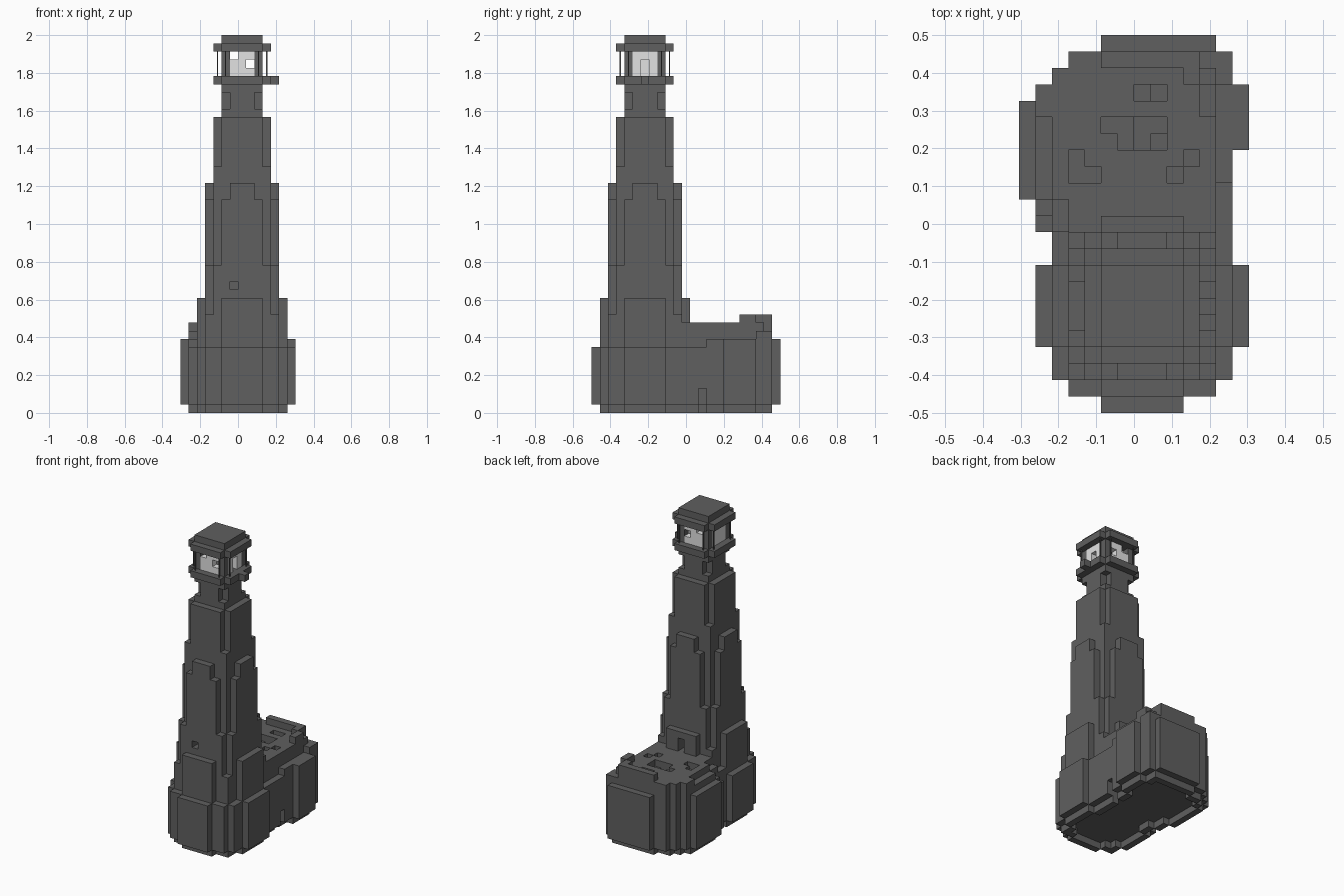
import bpy, bmesh
from itertools import product
from mathutils import Vector

if "Cube" in bpy.data.objects:
    bpy.data.objects.remove(bpy.data.objects["Cube"], do_unlink=True)

U = 2 / 46                       # block size: the model is 14 x 23 x 46 blocks
ORIGIN = Vector((-7, -11.5, 0))
CX, CY = 7.5, 6.5                # tower axis in blocks


def material(name, value):
    m = bpy.data.materials.new(name)
    m.use_nodes = True
    col = (value, value, value, 1)
    m.diffuse_color = col
    bsdf = m.node_tree.nodes["Principled BSDF"]
    bsdf.inputs["Base Color"].default_value = col
    bsdf.inputs["Roughness"].default_value = 0.9
    return m


STONE = material("dark grey stone", 0.115)
PANE = material("pale grey glass", 0.76)


def block(x0, x1, y0, y1, z0, z1):
    return set(product(range(int(x0), int(x1)), range(int(y0), int(y1)), range(z0, z1)))


def ring(z0, z1, *halves):
    """Stepped disc about the tower axis: each (a, b) box plus its quarter turn."""
    cells = set()
    for a, b in halves:
        for p, q in ((a, b), (b, a)):
            cells |= block(CX - p, CX + p, CY - q, CY + q, z0, z1)
    return cells


def plan(z0, z1, rects):
    return set().union(*(block(*r, z0, z1) for r in rects))


def shrink(cells):
    """Take one block off the outline of a single layer."""
    sides = ((1, 0), (-1, 0), (0, 1), (0, -1))
    return {(x, y, z) for x, y, z in cells
            if all((x + a, y + b, z) in cells for a, b in sides)}


def finish(name, bm, mat):
    me = bpy.data.meshes.new(name)
    bm.to_mesh(me)
    bm.free()
    me.materials.append(mat)
    ob = bpy.data.objects.new(name, me)
    bpy.context.collection.objects.link(ob)


def build(name, cells, mat):
    """Skin a set of blocks with only its exposed faces, then merge flat areas."""
    bm = bmesh.new()
    verts = {}
    for c in cells:
        for axis, side in product(range(3), (0, 1)):
            n = list(c)
            n[axis] += 2 * side - 1
            if tuple(n) in cells:
                continue
            quad = []
            for s, t in ((0, 0), (1, 0), (1, 1), (0, 1)):
                p = list(c)
                p[axis] += side
                p[(axis + 1) % 3] += s
                p[(axis + 2) % 3] += t
                p = tuple(p)
                if p not in verts:
                    verts[p] = bm.verts.new((Vector(p) + ORIGIN) * U)
                quad.append(verts[p])
            bm.faces.new(quad if side else quad[::-1])
    bmesh.ops.dissolve_limit(bm, angle_limit=0.01, verts=bm.verts[:], edges=bm.edges[:])
    finish(name, bm, mat)


# Tower: tapering stepped discs
base_steps = (6.5, 2.5), (5.5, 4.5)
tower = (ring(1, 8, *base_steps)
         | ring(8, 12, (5.5, 2.5), (4.5, 4.5))
         | ring(12, 14, (5.5, 2.5), (4.5, 3.5))
         | ring(14, 18, (4.5, 3.5))
         | ring(18, 26, (4.5, 2.5), (3.5, 3.5))
         | ring(26, 28, (4.5, 1.5), (3.5, 3.5))
         | ring(28, 30, (3.5, 3.5))
         | ring(30, 36, (3.5, 2.5))
         | ring(36, 40, (2.5, 1.5))
         | ring(36, 37, (2.5, 2.5))
         | ring(39, 40, (2.5, 2.5)))

# House behind the tower: walls, upper courses and parapet
walls = [(0, 13, 13, 19), (1, 13, 11, 20), (2, 13, 9, 21),
         (3, 13, 9, 22), (5, 12, 9, 23), (12, 14, 16, 20)]
house = plan(1, 8, walls)
house |= {c for c in plan(8, 9, walls) if c[1] >= 14 or c[0] < 12}
house -= block(1, 2, 11, 12, 8, 9)
house |= plan(9, 10, [(1, 12, 13, 20), (2, 12, 11, 21), (3, 12, 10, 22), (3, 13, 20, 22)])
house |= plan(10, 11, [(1, 2, 18, 20), (2, 12, 13, 21), (3, 12, 10, 21), (3, 11, 21, 22)])
house |= plan(11, 12, [(5, 11, 21, 22), (10, 11, 20, 21), (11, 12, 18, 20)])

# Foot: a recessed kerb one block wide, open underneath
footprint = shrink(ring(0, 1, *base_steps) | plan(0, 1, walls))
kerb = footprint - shrink(footprint)

# Openings: doorways, window and roof wells
wells = plan(10, 11, [(7, 9, 19, 20), (5, 9, 17, 18), (6, 9, 16, 17), (3, 4, 14, 16),
                      (4, 5, 14, 15), (9, 10, 14, 15), (10, 11, 15, 16)])
wells |= plan(9, 10, [(8, 9, 19, 20), (7, 9, 17, 18), (7, 8, 16, 17)])
doorway = block(11, 14, 13, 14, 0, 3)
window = block(6, 7, 2, 4, 15, 16)
roof_door = block(7, 8, 10, 12, 11, 13)
build("house", house - wells - doorway - tower, STONE)
build("tower", tower - window - roof_door - doorway, STONE)
build("kerb", kerb - doorway, STONE)

# Gallery with a small landing on its left
build("gallery", ring(40, 41, (3.5, 2.5)) | block(11, 12, 6, 7, 40, 41), STONE)

# Lantern room: corner posts, glazing with gaps
build("lantern_posts", ring(41, 44, (2.5, 2.5)) - ring(41, 44, (2.5, 1.5)), STONE)
glazing = ring(41, 44, (2.5, 1.5)) - ring(41, 44, (1.5, 1.5))
gaps = (block(6, 7, 4, 9, 43, 44) | block(8, 9, 4, 9, 42, 43)
        | block(9, 10, 6, 7, 41, 43))
build("lantern_glazing", glazing - gaps, PANE)

# Roof
build("roof", ring(44, 45, (3.5, 2.5)) | ring(45, 46, (2.5, 2.5)), STONE)

# Thin railing bars round the gallery
bm = bmesh.new()
for a, b in ((3, 2), (2, 3)):
    for sx, sy in product((-1, 1), repeat=2):
        g = bmesh.ops.create_cube(bm, size=1)["verts"]
        bmesh.ops.scale(bm, verts=g, vec=(0.006, 0.006, 3 * U))
        spot = (Vector((CX + sx * a, CY + sy * b, 42.5)) + ORIGIN) * U
        bmesh.ops.translate(bm, verts=g, vec=spot)
finish("gallery_bars", bm, STONE)
